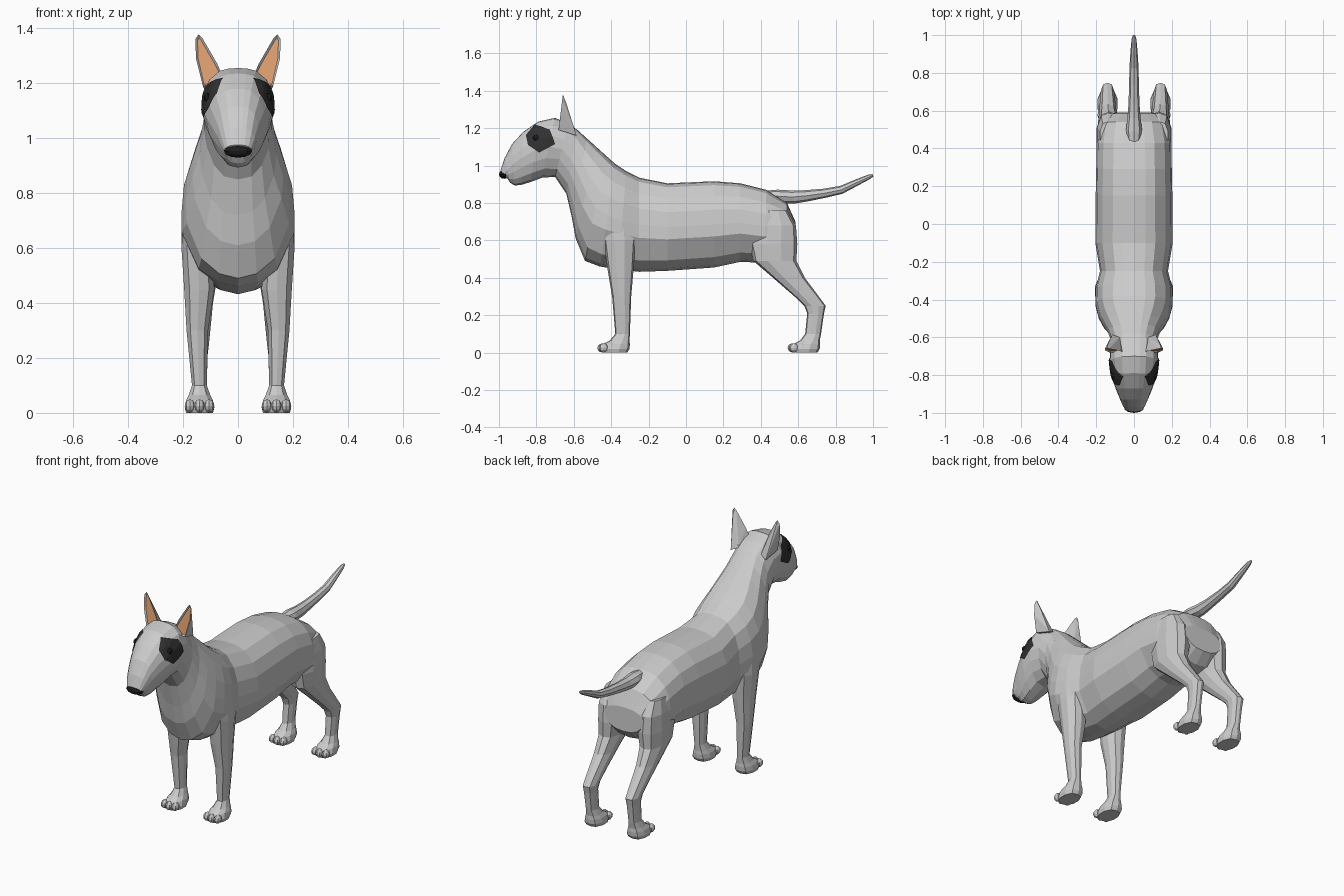
import bpy, bmesh, math
from mathutils import Vector
from mathutils.bvhtree import BVHTree

if "Cube" in bpy.data.objects:
    bpy.data.objects.remove(bpy.data.objects["Cube"])


def material(name, rgb):
    m = bpy.data.materials.new(name)
    m.diffuse_color = (*rgb, 1)
    m.use_nodes = True
    m.node_tree.nodes["Principled BSDF"].inputs["Base Color"].default_value = m.diffuse_color
    return m


COAT = material("grey_coat", (0.6, 0.6, 0.6))
DARK = material("dark_patch", (0.03, 0.03, 0.03))
BLACK = material("black_nose", (0.012, 0.012, 0.012))
TAN = material("ear_tan", (0.75, 0.36, 0.17))


def finish(bm, name, mats, mirror=False):
    bmesh.ops.recalc_face_normals(bm, faces=bm.faces)
    me = bpy.data.meshes.new(name)
    bm.to_mesh(me)
    bm.free()
    for m in mats:
        me.materials.append(m)
    ob = bpy.data.objects.new(name, me)
    bpy.context.collection.objects.link(ob)
    if mirror:
        mod = ob.modifiers.new("mirror", "MIRROR")
        mod.use_mirror_merge = False
    return ob


def loft(rings, bm=None):
    """Skin closed rings of equal length and cap both ends."""
    bm = bm or bmesh.new()
    loops = [[bm.verts.new(p) for p in r] for r in rings]
    n = len(loops[0])
    for a, b in zip(loops, loops[1:]):
        for i in range(n):
            j = (i + 1) % n
            bm.faces.new((a[i], a[j], b[j], b[i]))
    bm.faces.new(loops[0])
    bm.faces.new(loops[-1])
    return bm


def blob(bm, centre, radii, seg=8, rings=6):
    r = bmesh.ops.create_uvsphere(bm, u_segments=seg, v_segments=rings, radius=1)
    for v in r["verts"]:
        v.co = Vector(c + p * s for c, p, s in zip(centre, v.co, radii))


# Body, neck and head: half cross-sections (width, height) blended along the spine
BODY = [(0, 1), (.3, .99), (.55, .955), (.82, .83), (.96, .67),
        (1, .5), (1, .36), (.7, .12), (.35, .03), (0, 0)]
HEAD = [(0, 1), (.25, .995), (.5, .97), (.8, .87), (.97, .7),
        (1, .52), (.9, .33), (.7, .15), (.4, .03), (0, 0)]
# top y, top z, bottom y, bottom z, half width, blend towards the head section
SPINE = [
    (.585, .70, .59, .56, .13, 1),
    (.54, .80, .53, .50, .18, .4),
    (.43, .87, .42, .48, .198, 0),
    (.29, .905, .29, .485, .20, 0),
    (.15, .916, .15, .455, .203, 0),
    (-.10, .905, -.10, .437, .205, 0),
    (-.25, .935, -.25, .432, .18, 0),
    (-.32, .97, -.36, .445, .203, 0),
    (-.38, 1.01, -.46, .46, .205, 0),
    (-.43, 1.055, -.54, .49, .19, .2),
    (-.48, 1.10, -.59, .61, .165, .4),
    (-.53, 1.145, -.61, .72, .14, .7),
    (-.58, 1.19, -.64, .85, .124, 1),
    (-.63, 1.225, -.70, .94, .125, 1),
    (-.70, 1.255, -.77, .935, .13, 1),
    (-.79, 1.235, -.83, .912, .118, 1),
    (-.87, 1.18, -.88, .897, .096, 1),
    (-.93, 1.115, -.915, .893, .076, 1),
    (-.97, 1.04, -.94, .908, .062, 1),
    (-.992, .975, -.955, .93, .048, 1),
]


def section(ty, tz, by, bz, hw, k):
    half = []
    for (w0, t0), (w1, t1) in zip(BODY, HEAD):
        w, t = w0 + (w1 - w0) * k, t0 + (t1 - t0) * k
        half.append(Vector((w * hw, by + (ty - by) * t, bz + (tz - bz) * t)))
    return half + [Vector((-p.x, p.y, p.z)) for p in half[-2:0:-1]]


bm = loft([section(*s) for s in SPINE])
bmesh.ops.recalc_face_normals(bm, faces=bm.faces)
tree = BVHTree.FromBMesh(bm)
finish(bm, "body_and_head", [COAT])

# Nose
bm = bmesh.new()
blob(bm, (0, -.972, .953), (.054, .028, .024), 10, 6)
finish(bm, "nose", [BLACK])

# Eye patches: outline in side view, laid onto the head surface
outline = [Vector(p) for p in [(-.806, 1.216), (-.726, 1.19), (-.70, 1.114),
                               (-.785, 1.07), (-.843, 1.11), (-.854, 1.16)]]
mid = sum(outline, Vector((0, 0))) / 6
rim = [outline[i].lerp(outline[(i + 1) % 6], j / 4) for i in range(6) for j in range(4)]


def on_head(p):
    hit, normal, _, _ = tree.ray_cast(Vector((1, p.x, p.y)), Vector((-1, 0, 0)))
    return hit + normal * .005


loft_rings = [[on_head(mid.lerp(p, s)) for p in rim] for s in (.15, .45, .75, 1)]
bm = loft(loft_rings)
bm.faces.ensure_lookup_table()
bm.faces.remove(bm.faces[-1])
finish(bm, "eye_patch", [DARK], True)

# Eyes
bm = bmesh.new()
eye = on_head(Vector((-.80, 1.145)))
blob(bm, eye - Vector((.008, 0, 0)), (.016, .018, .018))
finish(bm, "eye", [BLACK], True)

# Ears: hull of a flat front outline and a back ridge, front face inset and coloured
bm = bmesh.new()
for x, z in [(.045, 1.20), (.075, 1.27), (.13, 1.365), (.143, 1.378), (.155, 1.36),
             (.153, 1.29), (.128, 1.19)]:
    bm.verts.new((x, -.68 + .12 * (z - 1.2), z))
for p in [(.075, -.60, 1.18), (.115, -.585, 1.16), (.12, -.618, 1.26), (.14, -.642, 1.34)]:
    bm.verts.new(p)
bmesh.ops.convex_hull(bm, input=bm.verts)
bmesh.ops.dissolve_limit(bm, angle_limit=math.radians(2), verts=bm.verts, edges=bm.edges)
bm.normal_update()
front = min(bm.faces, key=lambda f: f.normal.y)
bmesh.ops.inset_region(bm, faces=[front], thickness=.008, depth=-.008)
front.material_index = 1
finish(bm, "ear", [COAT, TAN], True)


# Legs: horizontal rings given as height, y range, x range
def leg_ring(z, y0, y1, x0, x1, n=10):
    pts = []
    for i in range(n):
        a = 2 * math.pi * (i + .5) / n
        c, s = math.cos(a), math.sin(a)
        f = (abs(c) ** 2.6 + abs(s) ** 2.6) ** (-1 / 2.6)
        pts.append(Vector(((x0 + x1) / 2 + (x1 - x0) / 2 * c * f,
                           (y0 + y1) / 2 + (y1 - y0) / 2 * s * f, z)))
    return pts


def leg(name, rows, heel):
    paw = [(.065, heel - .105, heel, .10, .18), (.045, heel - .142, heel + .002, .09, .19),
           (.02, heel - .158, heel, .085, .195), (0, heel - .15, heel - .012, .09, .19)]
    bm = loft([leg_ring(*r) for r in rows + paw])
    for x in (.105, .14, .175):
        blob(bm, (x, heel - .138 - (.008 if x == .14 else 0), .025), (.019, .026, .024))
    finish(bm, name, [COAT], True)


leg("front_leg", [(.78, -.44, -.29, .11, .17),
                  (.70, -.46, -.275, .10, .20),
                  (.60, -.44, -.27, .09, .207),
                  (.45, -.42, -.28, .085, .197),
                  (.30, -.395, -.293, .108, .188),
                  (.10, -.378, -.30, .113, .168)], -.302)
leg("hind_leg", [(.76, .40, .54, .10, .18),
                 (.68, .36, .588, .07, .197),
                 (.58, .34, .595, .06, .20),
                 (.49, .36, .59, .075, .195),
                 (.40, .465, .635, .09, .187),
                 (.30, .58, .71, .10, .18),
                 (.25, .632, .747, .105, .176),
                 (.21, .648, .738, .11, .172),
                 (.10, .637, .722, .113, .168)], .715)

# Tail: rings of y, z, half width, half height
TAIL = [(.42, .845, .03, .02), (.50, .835, .042, .036), (.57, .832, .034, .035),
        (.64, .838, .029, .03), (.74, .852, .026, .024), (.83, .87, .024, .021),
        (.91, .908, .019, .017), (.98, .94, .013, .012), (1.0, .948, .006, .006)]
bm = loft([[Vector((w * math.cos(i * math.pi / 4), y - .3 * h * math.sin(i * math.pi / 4),
                    z + h * math.sin(i * math.pi / 4))) for i in range(8)]
           for y, z, w, h in TAIL])
finish(bm, "tail", [COAT])
